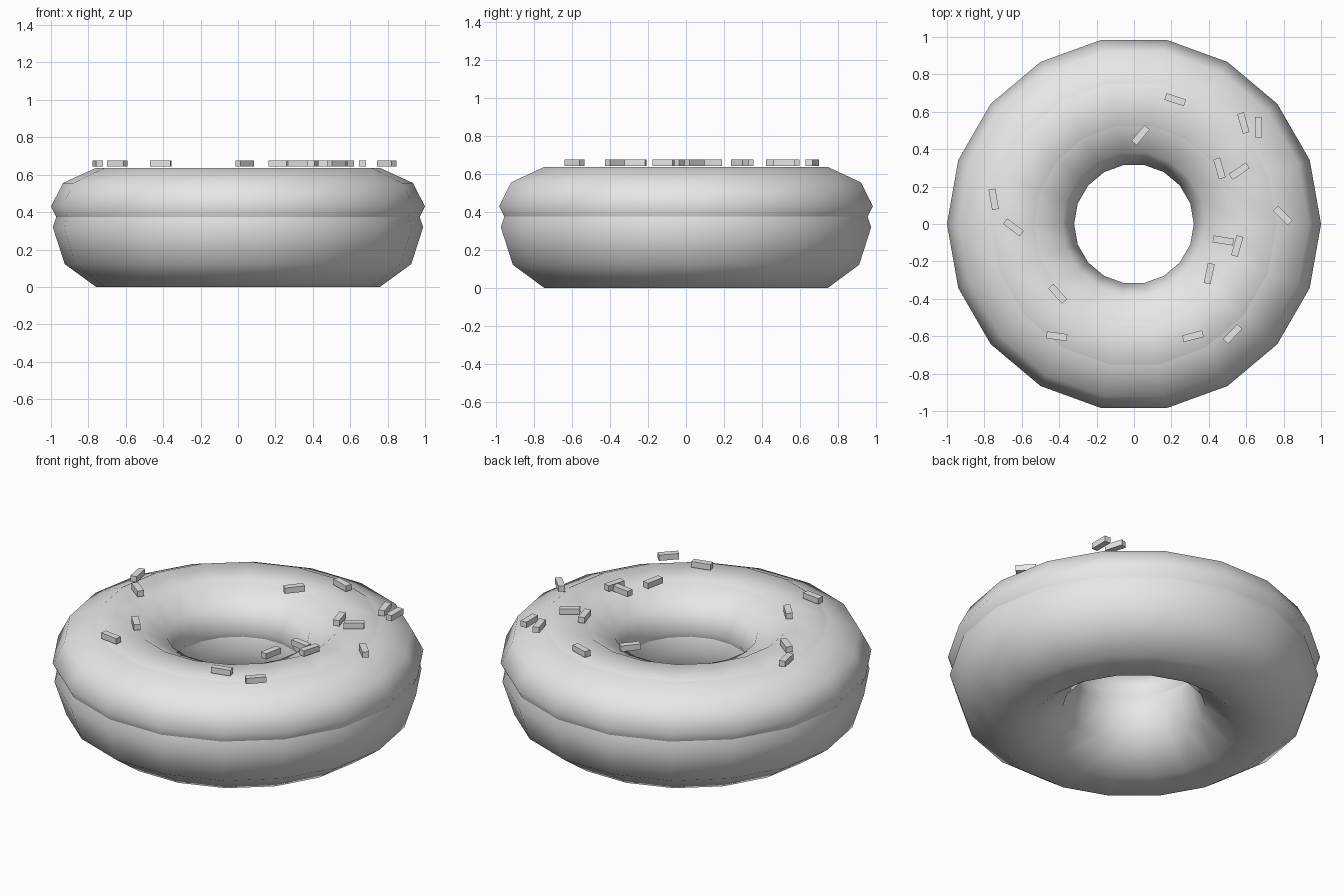
import bpy
import math

if "Cube" in bpy.data.objects:
    bpy.data.objects.remove(bpy.data.objects["Cube"])


def material(name, rgb):
    m = bpy.data.materials.new(name)
    m.diffuse_color = (*rgb, 1.0)
    m.use_nodes = True
    m.node_tree.nodes["Principled BSDF"].inputs["Base Color"].default_value = m.diffuse_color
    return m


grey = material("light grey", (0.8, 0.8, 0.8))


def ring(name, major, minor, z, flatten=1.0):
    bpy.ops.mesh.primitive_torus_add(major_segments=18, minor_segments=10,
                                     major_radius=major, minor_radius=minor,
                                     location=(0, 0, z))
    o = bpy.context.object
    o.name = name
    o.scale = (1, 1, flatten)
    bpy.ops.object.transform_apply(location=False, rotation=False, scale=True)
    bpy.ops.object.shade_smooth()
    o.data.materials.append(grey)
    return o


# Dough ring and the flatter icing ring sunk into its top
ring("dough", 0.655, 0.335, 0.3186)
ring("icing", 0.66, 0.34, 0.43, 0.63)

# Sprinkles: x, y, turn in degrees
sprinkles = [
    (0.22, 0.665, -18), (0.585, 0.54, -74), (0.665, 0.517, 90),
    (0.035, 0.475, 50), (0.457, 0.297, -74), (0.563, 0.283, 34),
    (-0.75, 0.132, -80), (-0.645, -0.018, -37), (0.795, 0.045, -45),
    (0.477, -0.088, -9), (0.552, -0.118, 74), (0.402, -0.265, 78),
    (-0.408, -0.373, -48), (-0.413, -0.6, -8), (0.315, -0.6, 14),
    (0.527, -0.588, 46),
]
for i, (x, y, turn) in enumerate(sprinkles, 1):
    bpy.ops.mesh.primitive_cube_add(size=1, location=(x, y, 0.66),
                                    rotation=(0, 0, math.radians(turn)))
    s = bpy.context.object
    s.name = f"sprinkle_{i}"
    s.scale = (0.11, 0.037, 0.034)
    s.data.materials.append(grey)
